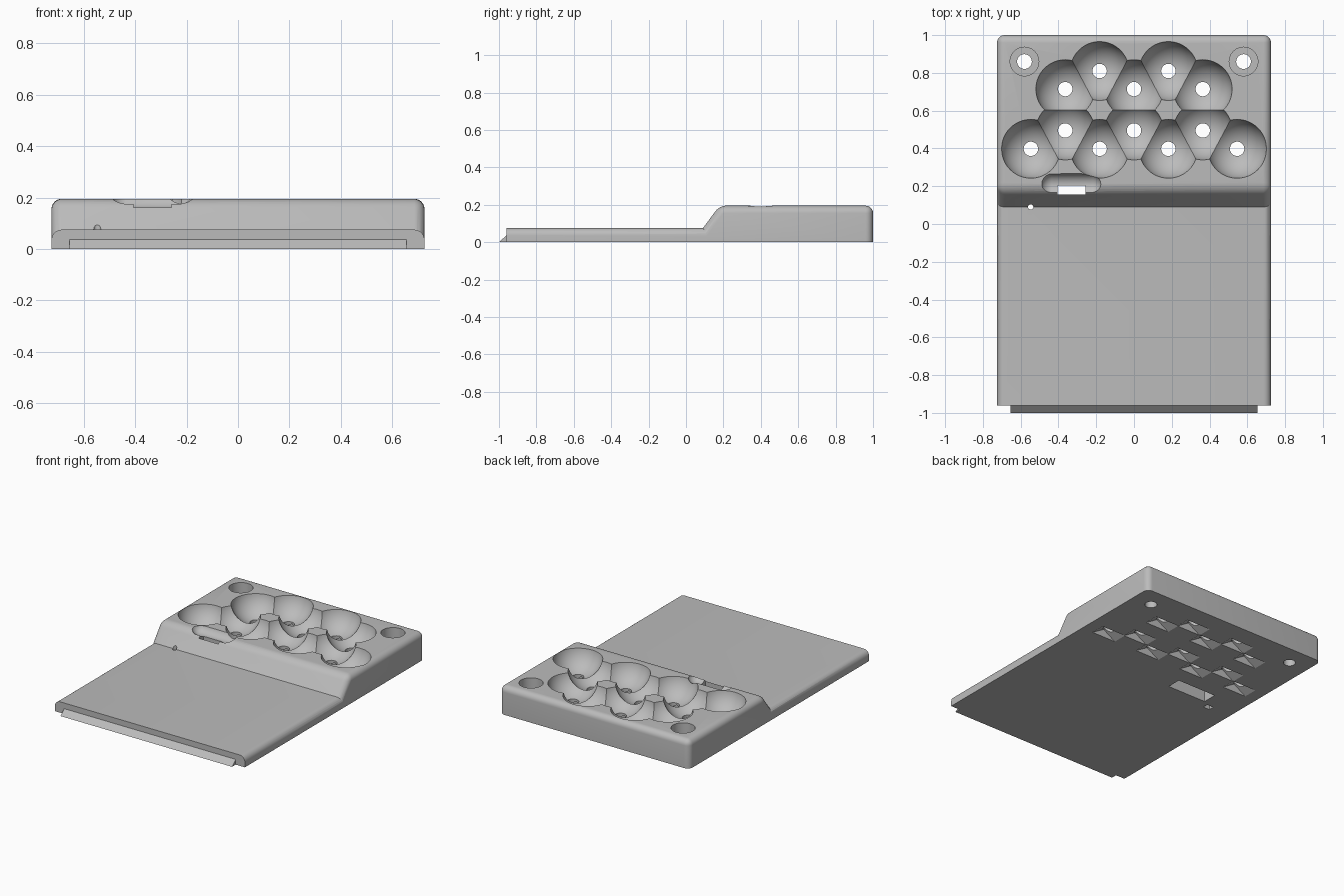
import bpy, bmesh, math
from mathutils import Matrix, Vector

if "Cube" in bpy.data.objects:
    bpy.data.objects.remove(bpy.data.objects["Cube"], do_unlink=True)

HALF_W, TOP, PLATE = 0.725, 0.195, 0.075

grey = bpy.data.materials.new("light_grey")
grey.use_nodes = True
grey.diffuse_color = (0.5, 0.5, 0.5, 1)
grey.node_tree.nodes["Principled BSDF"].inputs["Base Color"].default_value = grey.diffuse_color


def make(name, bm):
    """Turn a bmesh into a linked object."""
    bmesh.ops.recalc_face_normals(bm, faces=bm.faces)
    mesh = bpy.data.meshes.new(name)
    bm.to_mesh(mesh)
    bm.free()
    mesh.materials.append(grey)
    ob = bpy.data.objects.new(name, mesh)
    bpy.context.collection.objects.link(ob)
    return ob


def prism(points, direction):
    """Close a profile of 3D points and extrude it."""
    bm = bmesh.new()
    face = bm.faces.new([bm.verts.new(p) for p in points])
    ext = bmesh.ops.extrude_face_region(bm, geom=[face])["geom"]
    bmesh.ops.translate(bm, vec=Vector(direction),
                        verts=[v for v in ext if isinstance(v, bmesh.types.BMVert)])
    bmesh.ops.recalc_face_normals(bm, faces=bm.faces)
    return bm


def side_prism(profile, half):
    """Extrude a (y, z) profile across the width."""
    return prism([(-half, y, z) for y, z in profile], (2 * half, 0, 0))


def box(x, y, w, d, z0, z1):
    a, b = x - w / 2, y - d / 2
    return prism([(a, b, z0), (a + w, b, z0), (a + w, b + d, z0), (a, b + d, z0)],
                 (0, 0, z1 - z0))


def cylinder(x, y, r, z0, z1):
    bm = bmesh.new()
    bmesh.ops.create_cone(bm, cap_ends=True, segments=40, radius1=r, radius2=r, depth=z1 - z0,
                          matrix=Matrix.Translation((x, y, (z0 + z1) / 2)))
    return bm


def sphere(x, y, z, r):
    bm = bmesh.new()
    bmesh.ops.create_uvsphere(bm, u_segments=64, v_segments=40, radius=r,
                              matrix=Matrix.Translation((x, y, z)))
    return bm


def round_edges(bm, rule, radius):
    edges = [e for e in bm.edges if rule(e.verts[0].co, e.verts[1].co)]
    bmesh.ops.bevel(bm, geom=edges, offset=radius, segments=6, profile=0.5, affect='EDGES')


def combine(body, bm, operation):
    tool = make("cutter", bm)
    tool.hide_render = True
    mod = body.modifiers.new(operation, 'BOOLEAN')
    mod.operation, mod.object, mod.solver = operation, tool, 'MANIFOLD'
    bpy.context.view_layer.objects.active = body
    bpy.ops.object.modifier_apply(modifier=mod.name)
    bpy.data.objects.remove(tool, do_unlink=True)


# Raised rear block with a sloping front
block = side_prism([(0.034, 0), (0.18, TOP), (1, TOP), (1, 0)], HALF_W)
round_edges(block, lambda a, b: max(a.z, b.z) > 0.01, 0.04)
body = make("tray_body", block)

# Low front plate with rounded long edges
plate = side_prism([(-0.96, 0), (-0.96, PLATE), (0.3, PLATE), (0.3, 0)], HALF_W)
round_edges(plate, lambda a, b: min(a.z, b.z) > 0.01 and abs(a.x - b.x) < 0.01, 0.04)
combine(body, plate, 'UNION')

# Wedge tongue at the front edge
combine(body, side_prism([(-1, 0), (-0.96, 0.036), (-0.94, 0.036), (-0.94, 0)], 0.655), 'UNION')

# Overlapping round cups, each with a drain hole and a gabled pocket underneath
half_cups = [(0.182, 0.81), (0.364, 0.714), (0.364, 0.495), (0.182, 0.398), (0.546, 0.398)]
cups = [(s * x, y) for x, y in half_cups for s in (-1, 1)] + [(0, 0.714), (0, 0.495)]
for x, y in cups:
    combine(body, sphere(x, y, 0.222, 0.158), 'DIFFERENCE')
for x, y in cups:
    combine(body, cylinder(x, y, 0.038, -0.1, 0.15), 'DIFFERENCE')
    gable = [(x - 0.1, y - 0.05, -0.004), (x + 0.1, y - 0.05, -0.004), (x, y - 0.05, 0.056)]
    combine(body, prism(gable, (0, 0.1, 0)), 'DIFFERENCE')

# Counterbored screw holes in the rear corners
for s in (-1, 1):
    combine(body, cylinder(s * 0.58, 0.86, 0.076, 0.06, 0.3), 'DIFFERENCE')
    combine(body, cylinder(s * 0.58, 0.86, 0.039, -0.1, 0.1), 'DIFFERENCE')

# Finger recess over a switch slot
recess = sphere(0, 0, 0, 0.06)
bmesh.ops.rotate(recess, verts=recess.verts, matrix=Matrix.Rotation(math.pi / 2, 3, 'Y'))
for v in recess.verts:
    if abs(v.co.x) > 0.001:
        v.co.x += math.copysign(0.1, v.co.x)
bmesh.ops.translate(recess, verts=recess.verts, vec=Vector((-0.332, 0.21, 0.216)))
combine(body, recess, 'DIFFERENCE')
combine(body, box(-0.332, 0.18, 0.148, 0.05, -0.1, 0.3), 'DIFFERENCE')
combine(body, box(-0.332, 0.18, 0.3, 0.1, -0.1, 0.1), 'DIFFERENCE')

# Small indicator hole with a pocket underneath
combine(body, cylinder(-0.547, 0.09, 0.014, -0.1, 0.3), 'DIFFERENCE')
combine(body, box(-0.547, 0.09, 0.05, 0.04, -0.1, 0.04), 'DIFFERENCE')

bpy.ops.object.select_all(action='DESELECT')
body.select_set(True)
bpy.context.view_layer.objects.active = body
bpy.ops.object.shade_smooth_by_angle(angle=math.radians(25))
